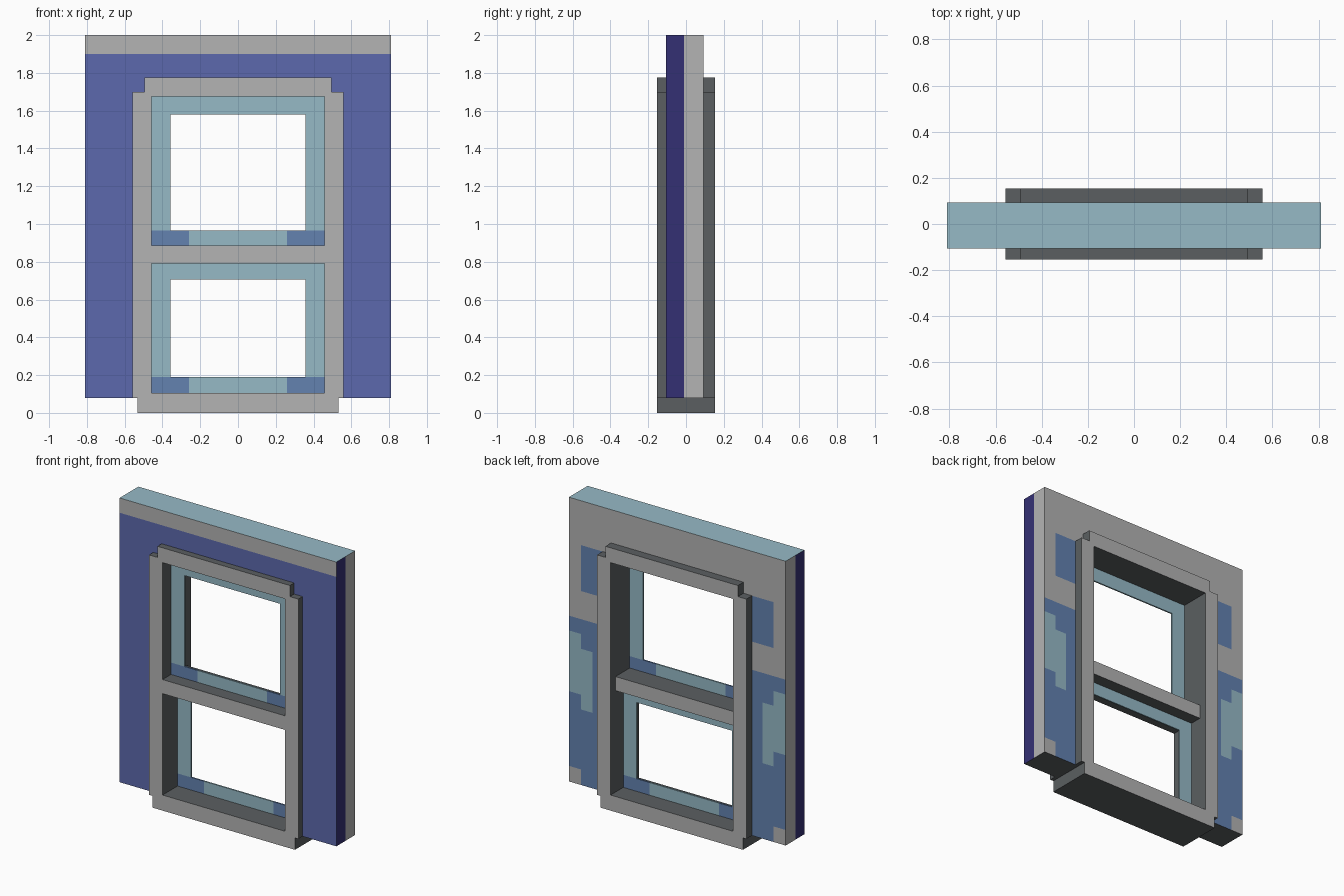
import bpy
import bmesh

cube = bpy.data.objects.get("Cube")
if cube:
    bpy.data.objects.remove(cube, do_unlink=True)


def material(name, rgb):
    """Flat material from 0-255 display values."""
    lin = [((c / 255 + 0.055) / 1.055) ** 2.4 for c in rgb] + [1.0]
    mat = bpy.data.materials.new(name)
    mat.use_nodes = True
    mat.diffuse_color = lin
    mat.node_tree.nodes["Principled BSDF"].inputs["Base Color"].default_value = lin
    return mat


GREY, DARK, BLUE, NAVY, TEAL, MID = range(6)
MATS = [
    material("light_grey", (180, 180, 180)),
    material("dark_grey", (91, 95, 97)),
    material("blue", (92, 105, 174)),
    material("navy", (52, 48, 116)),
    material("pale_teal", (150, 186, 198)),
    material("mid_blue", (99, 130, 176)),
]


def prism(name, outline, y0, y1, rule, cuts=()):
    """Extrude an x/z outline from y0 to y1, cut it, colour faces by rule."""
    bm = bmesh.new()
    face = bm.faces.new([bm.verts.new((x, y0, z)) for x, z in outline])
    ext = bmesh.ops.extrude_face_region(bm, geom=[face])
    verts = [g for g in ext["geom"] if isinstance(g, bmesh.types.BMVert)]
    bmesh.ops.translate(bm, verts=verts, vec=(0, y1 - y0, 0))
    for axis, value in cuts:
        co, no = [0, 0, 0], [0, 0, 0]
        co[axis], no[axis] = value, 1
        bmesh.ops.bisect_plane(bm, geom=bm.verts[:] + bm.edges[:] + bm.faces[:],
                               plane_co=co, plane_no=no)
    bmesh.ops.recalc_face_normals(bm, faces=bm.faces)
    for f in bm.faces:
        f.material_index = rule(f.calc_center_median(), f.normal)
    mesh = bpy.data.meshes.new(name)
    bm.to_mesh(mesh)
    bm.free()
    for mat in MATS:
        mesh.materials.append(mat)
    obj = bpy.data.objects.new(name, mesh)
    bpy.context.collection.objects.link(obj)
    return obj


def rect(x0, x1, z0, z1):
    return [(x0, z0), (x1, z0), (x1, z1), (x0, z1)]


def mirrored(half):
    """Complete a right-hand profile with its mirror image."""
    return half + [(-x, z) for x, z in reversed(half)]


# Wall panel: upside-down U around the window
W, BASE, TOP = 0.81, 0.08, 2.0
HEAD, MIDY = 1.70, -0.01


def back_colour(x, z):
    """Blocky patches on the back of the wall."""
    outer, inner = x > 0.72, x > 0.635
    if z > HEAD:
        return GREY
    if z > 1.39:
        return GREY if outer else MID
    if z > 1.2:
        return GREY
    if outer and (z < 0.185):
        return GREY
    if (outer and 0.69 < z < 1.1) or (inner and not outer and 0.59 < z < 1.0):
        return TEAL
    return MID


def wall_rule(c, n):
    if n.y < -0.5:
        return GREY if c.z > 1.9 else BLUE
    if n.y > 0.5:
        return back_colour(abs(c.x), c.z)
    if n.z > 0.5:
        return TEAL
    if abs(n.x) > 0.5 and abs(c.x) > 0.8:
        return NAVY if c.y < MIDY else GREY
    return DARK


wall_cuts = [(1, MIDY)]
wall_cuts += [(0, s * x) for x in (0.635, 0.72) for s in (-1, 1)]
wall_cuts += [(2, z) for z in (0.185, 0.59, 0.69, 1.0, 1.1, 1.2, 1.39, HEAD, 1.9)]
prism("wall_panel", mirrored([(0.5, HEAD), (0.5, BASE), (W, BASE), (W, TOP)]),
      -0.107, 0.093, wall_rule, wall_cuts)


# Window trim: light on front and back, dark on every edge
def trim_rule(c, n):
    return GREY if abs(n.y) > 0.5 else DARK


D, OPEN = 0.153, 0.457
prism("trim_head", mirrored([(OPEN, 1.675), (OPEN, HEAD), (0.495, HEAD), (0.495, 1.775)]),
      -D, D, trim_rule)
prism("trim_sill", mirrored([(0.533, 0), (0.533, BASE), (OPEN, BASE), (OPEN, 0.105)]),
      -D, D, trim_rule)
for side, s in (("left", 1), ("right", -1)):
    prism(f"trim_stile_{side}", rect(s * OPEN, s * 0.558, BASE, HEAD), -D, D, trim_rule)
prism("middle_rail", rect(-OPEN, OPEN, 0.79, 0.885), -D, 0.10, trim_rule)


# Thin sashes: pale frame with blue ends on the bottom rail
def sash(name, y, z0, z1, sill, head):
    inner, t = 0.357, 0.005

    def plain(c, n):
        return TEAL

    def bottom(c, n):
        return MID if abs(c.x) > 0.26 else TEAL

    prism(f"{name}_bottom", rect(-OPEN, OPEN, z0, sill), y - t, y + t, bottom,
          [(0, -0.26), (0, 0.26)])
    prism(f"{name}_top", rect(-OPEN, OPEN, head, z1), y - t, y + t, plain)
    for side, s in (("left", 1), ("right", -1)):
        prism(f"{name}_{side}", rect(s * inner, s * OPEN, sill, head), y - t, y + t, plain)


sash("upper_sash", -0.057, 0.885, 1.675, 0.965, 1.58)
sash("lower_sash", 0.012, 0.105, 0.79, 0.19, 0.705)
